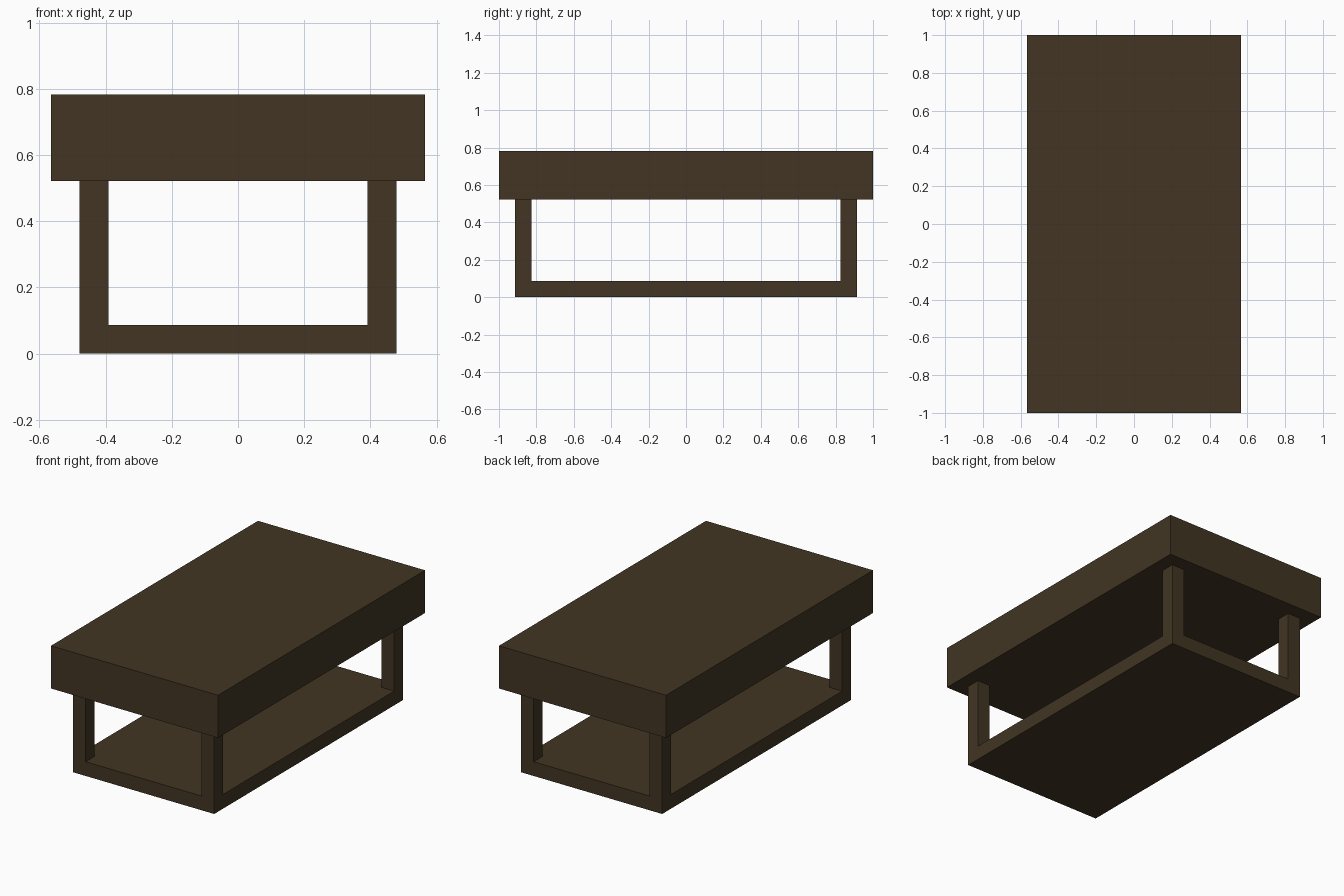
import bpy
import bmesh
from mathutils import Vector

U = 2 / 23  # board thickness, the module for every part

cube = bpy.data.objects.get("Cube")
if cube:
    bpy.data.objects.remove(cube, do_unlink=True)

wood = bpy.data.materials.new("dark_brown_wood")
wood.use_nodes = True
color = (0.054, 0.036, 0.017, 1)
wood.diffuse_color = color
bsdf = wood.node_tree.nodes["Principled BSDF"]
bsdf.inputs["Base Color"].default_value = color
bsdf.inputs["Roughness"].default_value = 0.8


def box(bm, low, high):
    """Add a box between two corners given in modules."""
    low, high = Vector(low) * U, Vector(high) * U
    verts = bmesh.ops.create_cube(bm, size=1)["verts"]
    bmesh.ops.scale(bm, vec=high - low, verts=verts)
    bmesh.ops.translate(bm, vec=(low + high) / 2, verts=verts)


def finish(name, bm):
    bmesh.ops.recalc_face_normals(bm, faces=bm.faces)
    mesh = bpy.data.meshes.new(name)
    bm.to_mesh(mesh)
    bm.free()
    mesh.materials.append(wood)
    obj = bpy.data.objects.new(name, mesh)
    bpy.context.collection.objects.link(obj)


# Tabletop: thick block with two recesses underneath, split by a divider
bm = bmesh.new()
box(bm, (-6.5, -11.5, 6), (6.5, 11.5, 9))
for axis, cuts in ((0, (-5.5, 5.5)), (1, (-10.5, -0.5, 0.5, 10.5))):
    for cut in cuts:
        normal = Vector((0, 0, 0))
        normal[axis] = 1
        bmesh.ops.bisect_plane(bm, geom=bm.verts[:] + bm.edges[:] + bm.faces[:],
                               plane_co=normal * cut * U, plane_no=normal)


def in_recess(face):
    c = face.calc_center_median() / U
    return c.z < 6.1 and abs(c.x) < 5.5 and 0.5 < abs(c.y) < 10.5


floor = [f for f in bm.faces if in_recess(f)]
raised = bmesh.ops.extrude_face_region(bm, geom=floor)["geom"]
bmesh.ops.translate(bm, vec=(0, 0, 2 * U),
                    verts=[g for g in raised if isinstance(g, bmesh.types.BMVert)])
finish("tabletop", bm)

# Lower shelf resting on the ground
bm = bmesh.new()
box(bm, (-5.5, -10.5, 0), (5.5, 10.5, 1))
finish("lower_shelf", bm)

# Square corner legs
for x, side in ((5, "left"), (-5, "right")):
    for y, end in ((-10, "front"), (10, "back")):
        bm = bmesh.new()
        box(bm, (x - 0.5, y - 0.5, 1), (x + 0.5, y + 0.5, 6))
        finish(f"{end}_{side}_leg", bm)
